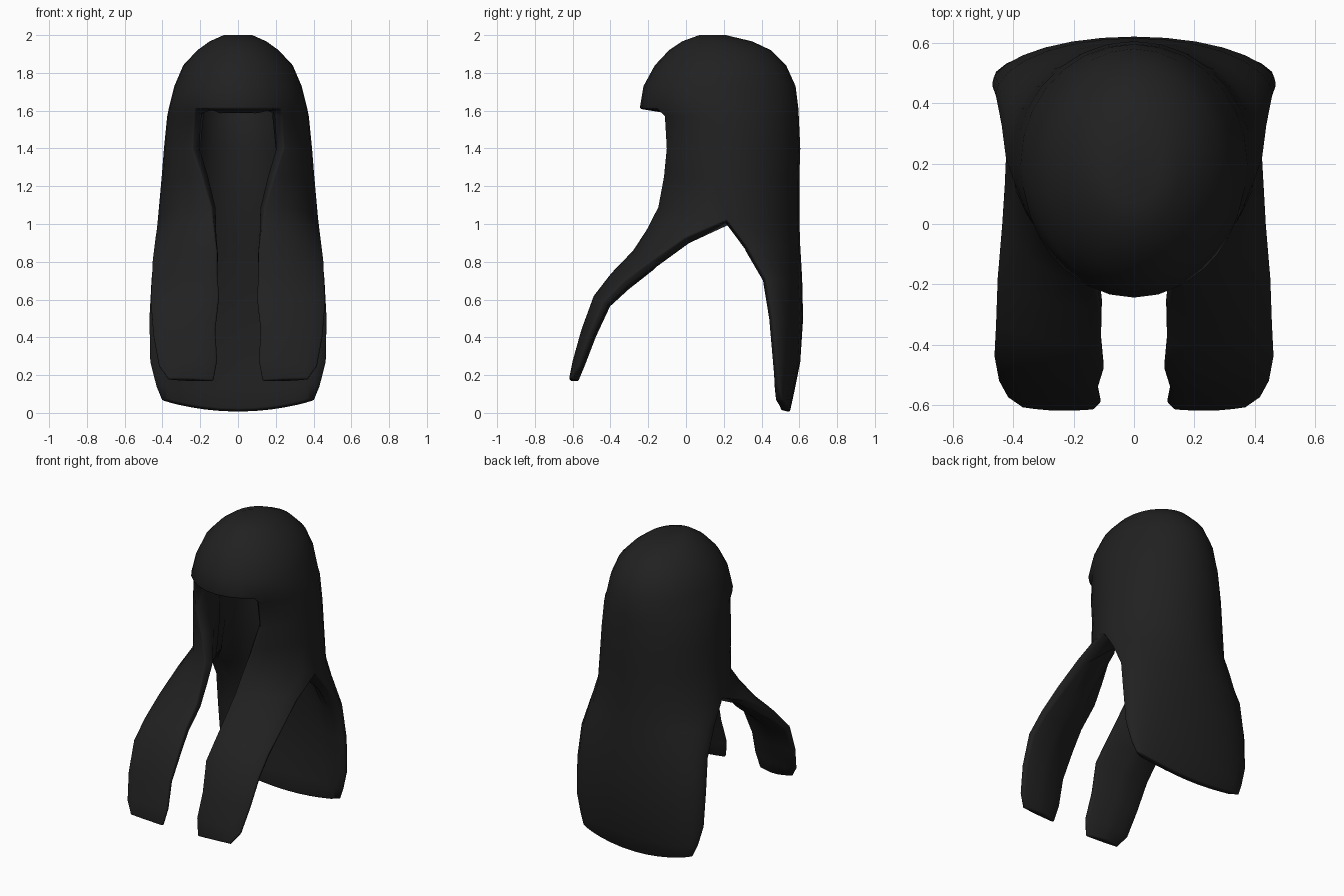
import bpy, bmesh
from math import sin, cos, radians
from mathutils import Vector

cube = bpy.data.objects.get("Cube")
if cube:
    bpy.data.objects.remove(cube)

black = bpy.data.materials.new("soft_black")
black.use_nodes = True
colour = (0.015, 0.015, 0.015, 1)
black.diffuse_color = colour
black.node_tree.nodes["Principled BSDF"].inputs["Base Color"].default_value = colour
black.node_tree.nodes["Principled BSDF"].inputs["Roughness"].default_value = 0.8

FACE, SIDE, LAST = 3, 8, 15      # column of the face edge, side split, back centre
bm = bmesh.new()
weights = bm.verts.layers.deform.verify()
shared = {}


def vert(p, thickness):
    """Vertex at p with a wall thickness; strips share the ones they meet at."""
    key = tuple(round(c, 3) for c in p)
    if key not in shared:
        shared[key] = bm.verts.new(p)
        shared[key][weights][0] = thickness
    return shared[key]


def ring(z, hx, yf, yb, opening=38):
    """Half ring around the head, from front centre to back centre."""
    pts = []
    for j in range(LAST + 1):
        if j <= FACE:
            a = opening * j / FACE
        elif j <= SIDE:
            a = opening + (90 - opening) * (j - FACE) / (SIDE - FACE)
        else:
            a = 90 + 90 * (j - SIDE) / (LAST - SIDE)
        a = radians(a)
        x = 0 if j in (0, LAST) else hx * sin(a)
        pts.append(Vector((x, (yf + yb) / 2 - (yb - yf) / 2 * cos(a), z)))
    return pts


def lock_row(inner, outer, bulge):
    """Bowed row across a front lock."""
    a, b = Vector(inner), Vector(outer)
    n = SIDE - FACE
    out = Vector((0.6, -0.7, 0.3))
    return [a.lerp(b, i / n) + out * bulge * sin(radians(180 * i / n))
            for i in range(n + 1)]


def back_row(z, hx, ye, yb, lift=0):
    """Half row across the back panel, from its edge to the centre."""
    n = LAST - SIDE
    pts = []
    for i in range(n + 1):
        t = radians(90 * i / n)
        x = 0 if i == n else hx * cos(t)
        pts.append(Vector((x, ye + (yb - ye) * sin(t), z + lift * cos(t) ** 2)))
    return pts


def loft(rows, thick, first=1.0, last=1.0):
    """Skin the rows; thick runs top to bottom, first and last thin the edges."""
    grid = []
    for k, row in enumerate(rows):
        t = thick[0] + (thick[1] - thick[0]) * k / (len(rows) - 1)
        n = len(row) - 1
        grid.append([vert(p, t * min(1, first + 0.35 * j, last + 0.35 * (n - j)))
                     for j, p in enumerate(row)])
    for r, s in zip(grid, grid[1:]):
        for j in range(len(r) - 1):
            bm.faces.new(dict.fromkeys((r[j], s[j], s[j + 1], r[j + 1])))


# Crown and fringe
crown = [ring(1.99, 0, 0.15, 0.15), ring(2.0, 0.075, 0.07, 0.21),
         ring(1.967, 0.15, -0.02, 0.35), ring(1.92, 0.215, -0.09, 0.45),
         ring(1.84, 0.29, -0.165, 0.53), ring(1.73, 0.337, -0.225, 0.58),
         ring(1.61, 0.367, -0.245, 0.595)]
loft(crown, (0.14, 0.14))

# Sides around the face opening
sides = [crown[-1], ring(1.57, 0.375, -0.2, 0.597), ring(1.4, 0.392, -0.19, 0.605),
         ring(1.25, 0.404, -0.165, 0.6, 28)]
loft([r[FACE:] for r in sides], (0.16, 0.16), 0.35)

# Front lock
locks = [lock_row((0.14, -0.15, 1.09), (0.425, 0.215, 1.02), 0.07),
         lock_row((0.125, -0.21, 0.97), (0.44, 0.0, 0.93), 0.05),
         lock_row((0.11, -0.28, 0.86), (0.455, -0.18, 0.81), 0.035),
         lock_row((0.11, -0.395, 0.74), (0.46, -0.33, 0.7), 0.03),
         lock_row((0.10, -0.485, 0.62), (0.465, -0.44, 0.59), 0.03),
         lock_row((0.12, -0.55, 0.44), (0.45, -0.52, 0.41), 0.025),
         lock_row((0.11, -0.595, 0.28), (0.42, -0.575, 0.25), 0.02),
         lock_row((0.13, -0.615, 0.17), (0.37, -0.61, 0.18), 0.01)]
vert(locks[0][-1], 0.15)
loft([sides[-1][FACE:SIDE + 1]] + locks, (0.16, 0.05), 0.4, 0.4)

# Back panel
back = [back_row(1.02, 0.425, 0.215, 0.6), back_row(0.88, 0.44, 0.32, 0.605),
        back_row(0.71, 0.46, 0.42, 0.615), back_row(0.5, 0.472, 0.455, 0.62),
        back_row(0.27, 0.468, 0.475, 0.605), back_row(0.12, 0.435, 0.49, 0.575, 0.02),
        back_row(0.005, 0.405, 0.505, 0.55, 0.06)]
loft([sides[-1][SIDE:]] + back, (0.15, 0.05), 0.5)

bmesh.ops.recalc_face_normals(bm, faces=bm.faces[:])
top = max(bm.faces, key=lambda f: f.calc_center_median().z)
if top.normal.z < 0:
    bmesh.ops.reverse_faces(bm, faces=bm.faces[:])
mesh = bpy.data.meshes.new("long_hair")
bm.to_mesh(mesh)
bm.free()
mesh.materials.append(black)
hair = bpy.data.objects.new("long_hair", mesh)
bpy.context.collection.objects.link(hair)
hair.vertex_groups.new(name="thickness")

# Mirrored half, thickened inwards by the stored wall thickness
mirror = hair.modifiers.new("mirror", "MIRROR")
mirror.use_clip = True
shell = hair.modifiers.new("shell", "SOLIDIFY")
shell.thickness = 1
shell.offset = -1
shell.vertex_group = "thickness"
bevel = hair.modifiers.new("soft_rim", "BEVEL")
bevel.width = 0.012
bevel.segments = 2
bevel.limit_method = "ANGLE"
bevel.angle_limit = radians(55)

bpy.ops.object.select_all(action="DESELECT")
hair.select_set(True)
bpy.context.view_layer.objects.active = hair
bpy.ops.object.shade_smooth_by_angle(angle=radians(60))
